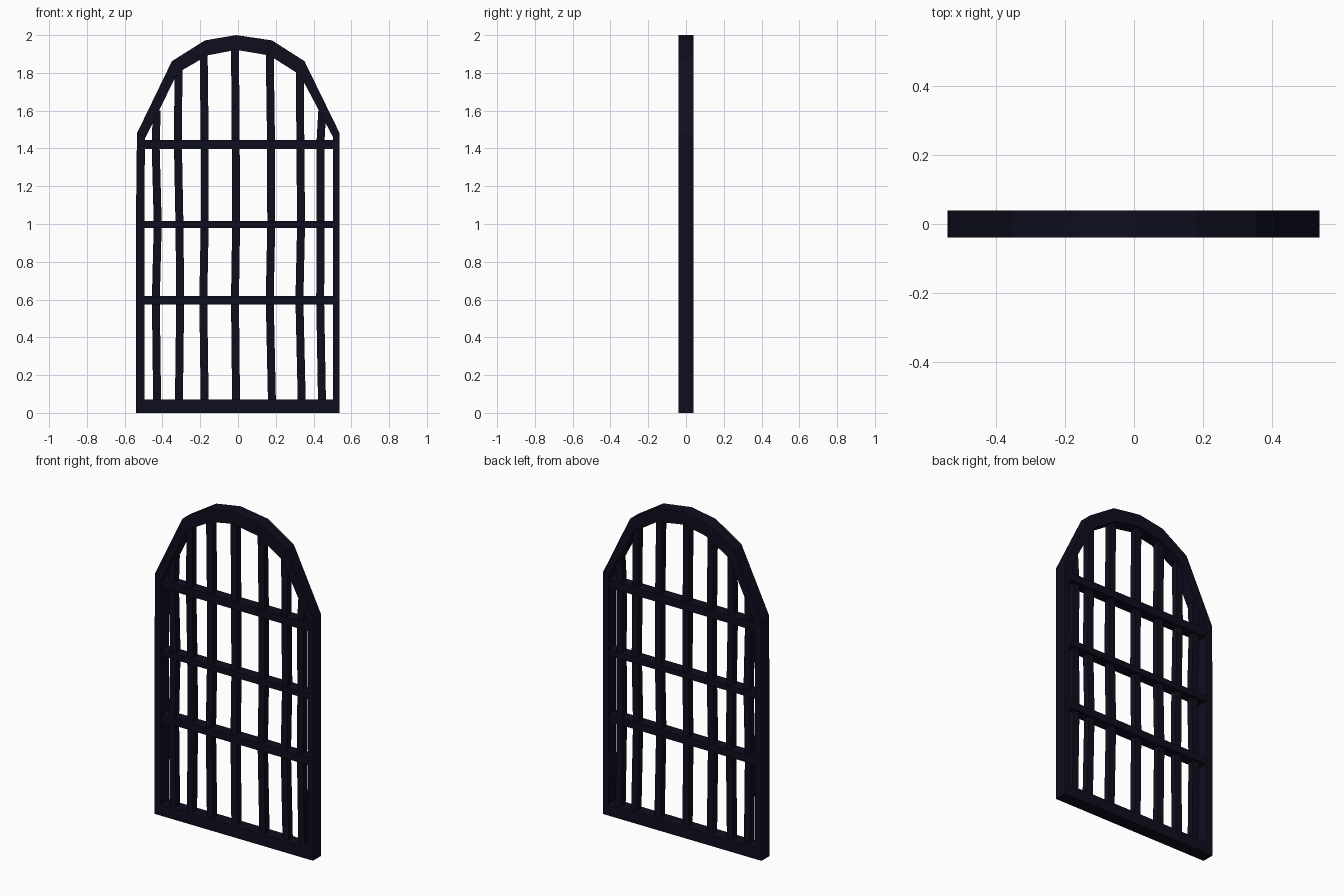
import bpy, bmesh

if "Cube" in bpy.data.objects:
    bpy.data.objects.remove(bpy.data.objects["Cube"])

iron = bpy.data.materials.new("dark navy iron")
iron.diffuse_color = (0.0045, 0.0045, 0.0135, 1)
iron.use_nodes = True
iron.node_tree.nodes["Principled BSDF"].inputs["Base Color"].default_value = iron.diffuse_color


def finish(name, bm):
    bmesh.ops.recalc_face_normals(bm, faces=bm.faces)
    me = bpy.data.meshes.new(name)
    bm.to_mesh(me)
    bm.free()
    me.materials.append(iron)
    ob = bpy.data.objects.new(name, me)
    bpy.context.collection.objects.link(ob)
    return ob


def loft(bm, rings, closed):
    """Skin matching rings of points; cap the ends or close the loop."""
    vs = [[bm.verts.new(p) for p in r] for r in rings]
    n, m = len(vs), len(vs[0])
    for i in range(n if closed else n - 1):
        a, b = vs[i], vs[(i + 1) % n]
        for j in range(m):
            k = (j + 1) % m
            bm.faces.new((a[j], a[k], b[k], b[j]))
    if not closed:
        bm.faces.new(vs[0])
        bm.faces.new(vs[-1])


# Arched outer frame
D = 0.039
outer = [(-.54, 0), (-.54, 1.04), (-.535, 1.48), (-.35, 1.862), (-.175, 1.972), (-.01, 2),
         (.18, 1.972), (.352, 1.862), (.537, 1.483), (.537, 1.04), (.537, 0)]
inner = [(-.495, .07), (-.495, 1.04), (-.493, 1.45), (-.32, 1.80), (-.16, 1.893), (-.01, 1.922),
         (.165, 1.893), (.328, 1.79), (.503, 1.46), (.503, 1.04), (.503, .07)]
bm = bmesh.new()
loft(bm, [[(o[0], -D, o[1]), (o[0], D, o[1]), (i[0], D, i[1]), (i[0], -D, i[1])]
          for o, i in zip(outer, inner)], True)
finish("arched_frame", bm)

# Horizontal crossbars
for n, (z0, z1) in enumerate([(.575, .62), (.98, 1.016), (1.397, 1.445)]):
    bm = bmesh.new()
    d = 0.034
    loft(bm, [[(x, -d, z0), (x, d, z0), (x, d, z1), (x, -d, z1)] for x in (-.505, .51)], False)
    finish(f"crossbar_{n + 1}", bm)

# Slightly bent vertical bars: top height, then centre x at bottom, 0.6, 1.0, 1.42, top
bars = [
    (1.60, -.428, -.435, -.425, -.436, -.430),
    (1.83, -.313, -.306, -.310, -.318, -.315),
    (1.91, -.176, -.184, -.176, -.176, -.182),
    (1.95, -.010, -.016, -.010, -.012, -.016),
    (1.91, .180, .168, .176, .175, .168),
    (1.82, .338, .325, .334, .330, .328),
    (1.60, .445, .435, .438, .436, .446),
]
for n, (top, *xs) in enumerate(bars):
    bm = bmesh.new()
    w, d = 0.021, 0.02
    loft(bm, [[(x - w, -d, z), (x + w, -d, z), (x + w, d, z), (x - w, d, z)]
              for x, z in zip(xs, (.04, .6, 1.0, 1.42, top))], False)
    finish(f"vertical_bar_{n + 1}", bm)
